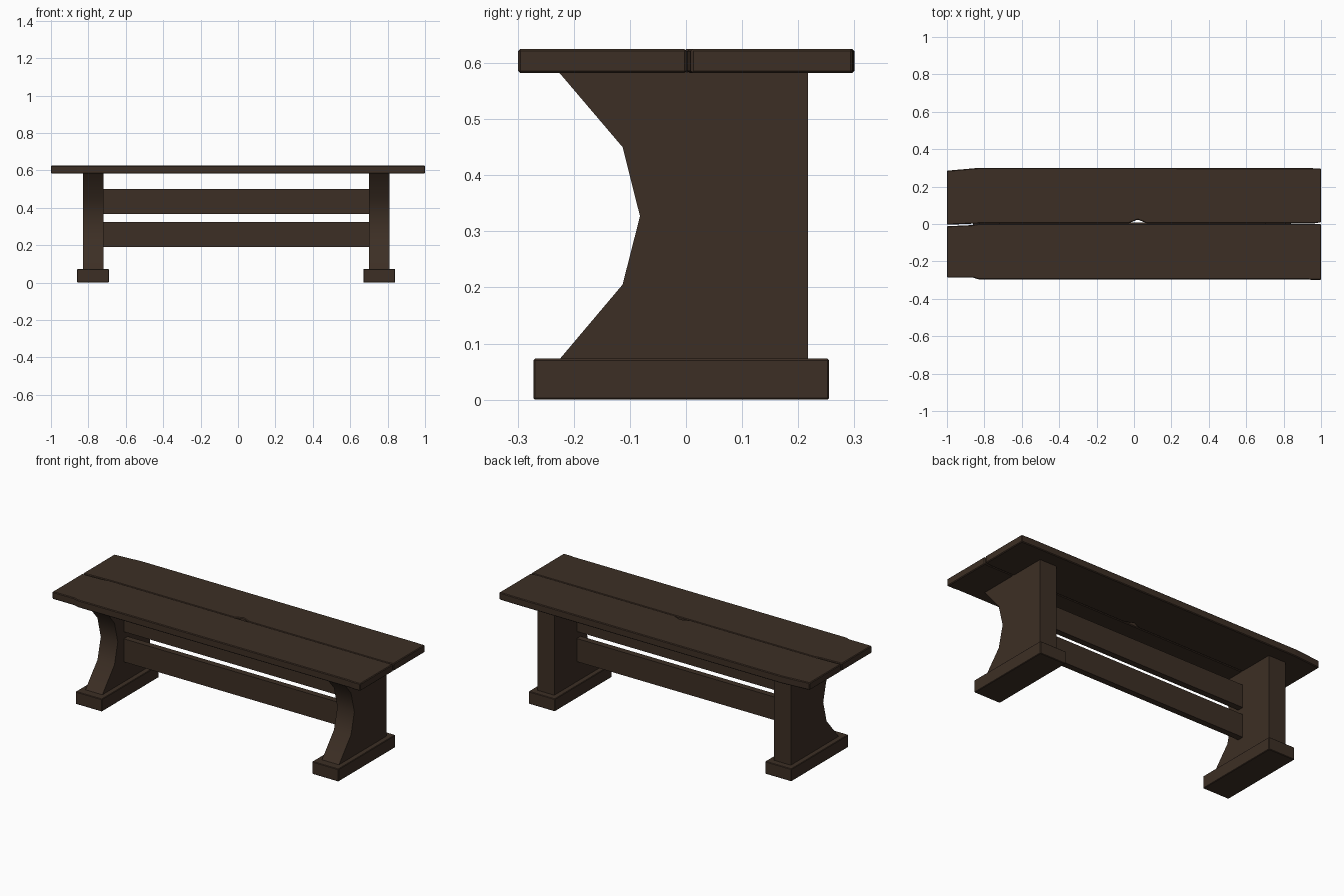
import bpy, bmesh, math
from mathutils import Vector

if "Cube" in bpy.data.objects:
    bpy.data.objects.remove(bpy.data.objects["Cube"])

wood = bpy.data.materials.new("dark_brown_wood")
wood.diffuse_color = (0.046, 0.028, 0.018, 1)
wood.use_nodes = True
wood.node_tree.nodes["Principled BSDF"].inputs["Base Color"].default_value = wood.diffuse_color


def prism(name, points, direction, bevel=0.0, smooth=False):
    """Extrude a flat outline of 3D points along a direction."""
    bm = bmesh.new()
    face = bm.faces.new([bm.verts.new(p) for p in points])
    res = bmesh.ops.extrude_face_region(bm, geom=[face])
    verts = [g for g in res["geom"] if isinstance(g, bmesh.types.BMVert)]
    bmesh.ops.translate(bm, vec=Vector(direction), verts=verts)
    bmesh.ops.recalc_face_normals(bm, faces=bm.faces)
    me = bpy.data.meshes.new(name)
    bm.to_mesh(me)
    bm.free()
    me.materials.append(wood)
    ob = bpy.data.objects.new(name, me)
    bpy.context.collection.objects.link(ob)
    if bevel:
        mod = ob.modifiers.new("worn_edges", "BEVEL")
        mod.width = bevel
        mod.segments = 1
        mod.limit_method = "ANGLE"
        mod.angle_limit = math.radians(40)
    if smooth:
        bpy.ops.object.select_all(action="DESELECT")
        ob.select_set(True)
        bpy.context.view_layer.objects.active = ob
        bpy.ops.object.shade_smooth_by_angle(angle=math.radians(32))
    return ob


def box(name, x, y, z, bevel=0.0):
    pts = [(x[0], y[0], z[0]), (x[1], y[0], z[0]), (x[1], y[1], z[0]), (x[0], y[1], z[0])]
    return prism(name, pts, (0, 0, z[1] - z[0]), bevel)


# Seat planks, with worn ends and a chip beside the seam
SEAT_Z, SEAT_T = 0.582, 0.043
front_outline = [(-1, -0.287), (-0.86, -0.287), (-0.83, -0.296), (0.93, -0.296), (0.95, -0.299),
                 (1, -0.299), (1, 0.001), (-0.83, 0.001), (-0.87, -0.006), (-1, -0.012)]
back_outline = [(-1, -0.004), (-0.83, 0.003), (-0.03, 0.003), (0.02, 0.024), (0.07, 0.003),
                (0.96, 0.003), (1, 0.009), (1, 0.297), (0.92, 0.299), (-0.83, 0.3), (-1, 0.285)]
for name, outline in (("front_seat_plank", front_outline), ("back_seat_plank", back_outline)):
    prism(name, [(x, y, SEAT_Z) for x, y in outline], (0, 0, SEAT_T), bevel=0.004)

# Legs with a scooped front edge, each standing on a foot block
leg_profile = [(0.217, 0.07), (0.217, 0.584), (-0.227, 0.584), (-0.113, 0.45),
               (-0.082, 0.327), (-0.113, 0.205), (-0.227, 0.07)]
for side, cx in (("left", -0.775), ("right", 0.755)):
    prism(side + "_leg", [(cx - 0.055, y, z) for y, z in leg_profile], (0.11, 0, 0), smooth=True)
    box(side + "_foot", (cx - 0.085, cx + 0.085), (-0.272, 0.255), (0, 0.073), bevel=0.003)

# Two stretcher rails between the legs
for name, z in (("lower_rail", (0.19, 0.325)), ("upper_rail", (0.366, 0.50))):
    box(name, (-0.725, 0.705), (-0.027, 0.009), z)
